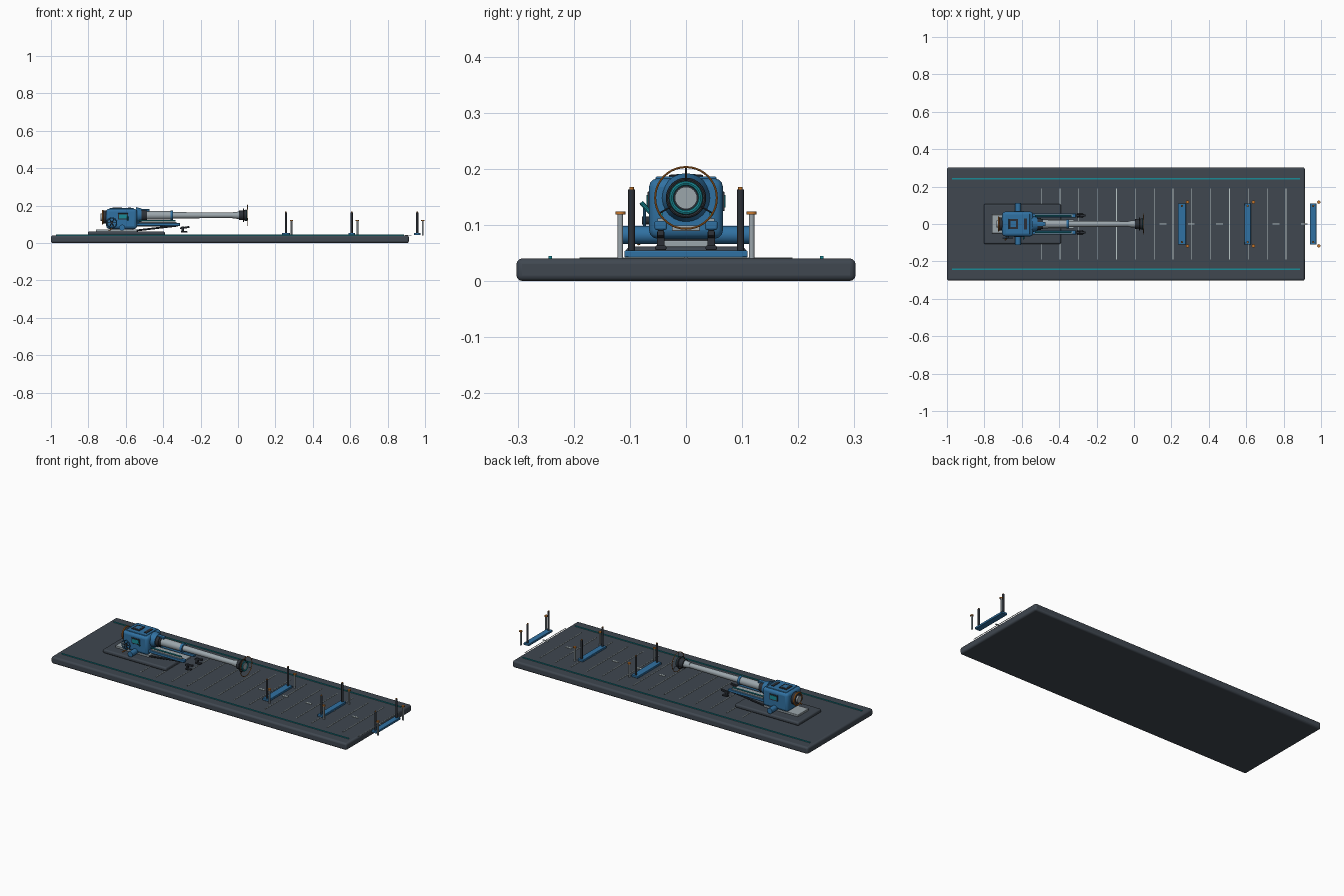
import bpy, math
from mathutils import Vector

cube = bpy.data.objects.get("Cube")
if cube:
    bpy.data.objects.remove(cube, do_unlink=True)


def material(name, r, g, b):
    m = bpy.data.materials.new(name)
    m.use_nodes = True
    m.diffuse_color = (r, g, b, 1)
    m.node_tree.nodes["Principled BSDF"].inputs["Base Color"].default_value = (r, g, b, 1)
    return m


SLATE = material("slate deck", .05, .063, .08)
DARK = material("dark metal", .025, .03, .038)
BLUE = material("blue paint", .03, .165, .36)
GREY = material("pale steel", .33, .38, .41)
TEAL = material("teal accent", .01, .26, .31)
ORANGE = material("orange accent", .55, .18, .025)
PALE = material("pale marking", .5, .58, .58)


def finish(o, name, mat, bevel=0, segments=2):
    o.name = name
    o.data.materials.append(mat)
    if bevel:
        mod = o.modifiers.new("Bevel", "BEVEL")
        mod.width, mod.segments = bevel, segments
        mod.limit_method = "ANGLE"
    bpy.ops.object.shade_smooth_by_angle(angle=math.radians(35))
    return o


def box(name, mat, center, size, bevel=0, tilt=(0, 0, 0), segments=2):
    bpy.ops.mesh.primitive_cube_add(size=1, location=center, rotation=tilt)
    o = bpy.context.object
    o.scale = size
    bpy.ops.object.transform_apply(location=False, rotation=False, scale=True)
    return finish(o, name, mat, bevel, segments)


def rod(name, mat, start, end, r, r2=None, sides=24):
    a, b = Vector(start), Vector(end)
    bpy.ops.mesh.primitive_cone_add(vertices=sides, radius1=r, radius2=r if r2 is None else r2,
                                    depth=(b - a).length, location=(a + b) / 2,
                                    rotation=(b - a).to_track_quat("Z", "Y").to_euler())
    return finish(bpy.context.object, name, mat)


def ring(name, mat, center, radius, thick, axis="X"):
    turn = (0, math.pi / 2, 0) if axis == "X" else (math.pi / 2, 0, 0)
    bpy.ops.mesh.primitive_torus_add(major_radius=radius, minor_radius=thick, major_segments=40,
                                     minor_segments=8, location=center, rotation=turn)
    return finish(bpy.context.object, name, mat)


# Deck with edge strips and range markings
UNIT = .1007
END = 19 * UNIT - 1
DECK = .04
box("deck", SLATE, ((END - 1) / 2, 0, DECK / 2), (19 * UNIT, 6 * UNIT, DECK), .01, segments=3)
for side in (-1, 1):
    box("edge_strip", TEAL, (-.043, side * .242, DECK + .002), (1.86, .006, .005))
for k in range(5, 20):
    box("range_line", PALE, (k * UNIT - 1, 0, DECK + .001), (.003, .38, .002))
for k in range(6):
    box("centre_dash", PALE, (.155 + k * 1.5 * UNIT, 0, DECK + .0015), (.036, .008, .003))

# Gates with posts and side markers
for x, width in ((.256, .042), (.608, .034), (.958, .034)):
    box("gate_sill", BLUE, (x, 0, .048), (width, .22, .012), .002)
    for side in (-1, 1):
        rod("gate_post", DARK, (x, side * .097, .05), (x, side * .097, .163), .006, sides=12)
        rod("gate_post_tip", ORANGE, (x, side * .097, .162), (x, side * .097, .167), .004, sides=12)
        mx, my = x + .03, side * .117
        rod("marker_post", GREY, (mx, my, DECK), (mx, my, .12), .005, sides=12)
        rod("marker_cap", ORANGE, (mx, my, .118), (mx, my, .124), .009, sides=12)

# Mounting plinth and bed
box("plinth", SLATE, (-.597, 0, .05), (.412, .214, .022), .008, segments=3)
box("bed_plate", GREY, (-.65, 0, .066), (.22, .10, .012), .002)
box("pedestal", DARK, (-.62, 0, .077), (.12, .09, .02), .004)
rod("trunnion", BLUE, (-.62, -.113, .082), (-.62, .113, .082), .016)

# Housing with hatch, side panels and rear breech
AXIS = .148
box("housing", BLUE, (-.622, 0, .129), (.165, .132, .108), .016, segments=3)
box("roof_plate", BLUE, (-.622, 0, .183), (.13, .108, .006), .002)
box("roof_hatch", DARK, (-.645, 0, .187), (.05, .056, .005), .001)
box("hatch_inset", BLUE, (-.645, 0, .189), (.028, .034, .003))
box("roof_vent", DARK, (-.58, 0, .187), (.018, .06, .004))
for side in (-1, 1):
    box("side_frame", DARK, (-.615, side * .067, .142), (.054, .004, .034), .001)
    box("side_panel", TEAL, (-.615, side * .069, .142), (.042, .003, .022))
rod("breech_block", DARK, (-.725, 0, .138), (-.695, 0, .138), .035)
rod("breech_cap", GREY, (-.735, 0, .138), (-.722, 0, .138), .02)
ring("breech_ring", ORANGE, (-.724, 0, .138), .036, .004)

# Elevation handwheel and levers
ring("handwheel", BLUE, (-.675, -.074, .108), .026, .003, "Y")
rod("handwheel_hub", DARK, (-.675, -.06, .108), (-.675, -.078, .108), .007)
for k in range(3):
    a = k * math.pi / 3
    dx, dz = .026 * math.cos(a), .026 * math.sin(a)
    rod("handwheel_spoke", DARK, (-.675 - dx, -.074, .108 - dz), (-.675 + dx, -.074, .108 + dz), .002, sides=8)
rod("teal_lever", TEAL, (-.59, -.064, .122), (-.59, -.08, .14), .004, sides=10)
rod("orange_lever", ORANGE, (-.66, -.058, .09), (-.69, -.085, .066), .003, sides=10)

# Forward cradle, recoil tubes and feet
box("cradle", GREY, (-.44, 0, .094), (.24, .05, .01), .002)
for side in (-1, 1):
    y = side * .045
    box("cradle_rail", BLUE, (-.43, y, .099), (.24, .022, .016), .003)
    box("rail_cap", GREY, (-.43, y, .109), (.20, .012, .004))
    rod("recoil_tube", TEAL, (-.53, y, .119), (-.335, y, .119), .004, sides=12)
    rod("cradle_strut", DARK, (-.55, y, .066), (-.33, y, .092), .005, sides=10)
    box("foot_plate", DARK, (-.288, y, .059), (.034, .02, .008), .002)
    box("foot_leg", DARK, (-.296, y, .074), (.014, .014, .028), .002)
    box("foot_arm", DARK, (-.285, y, .082), (.05, .012, .01), .002, (0, -.15, 0))

# Barrel in stepped sections: name, colour, start, end, radii
for name, mat, x0, x1, r0, r1 in (
        ("mantlet", BLUE, -.545, -.515, .044, .036),
        ("mantlet_collar", DARK, -.518, -.497, .031, .031),
        ("rear_sleeve", GREY, -.50, -.355, .023, .022),
        ("sleeve_band", DARK, -.497, -.487, .027, .027),
        ("sleeve_lip", BLUE, -.362, -.348, .025, .025),
        ("barrel", GREY, -.36, .01, .017, .014),
        ("muzzle_collar", GREY, -.03, .015, .016, .021),
        ("muzzle_band", DARK, .005, .02, .026, .026),
        ("muzzle_bell", DARK, .018, .045, .024, .031),
        ("muzzle_face", GREY, .044, .047, .019, .019)):
    rod(name, mat, (x0, 0, AXIS), (x1, 0, AXIS), r0, r1)
box("barrel_sight", BLUE, (-.495, 0, .175), (.045, .022, .012), .002)
ring("muzzle_teal_ring", TEAL, (.045, 0, AXIS), .026, .004)
ring("muzzle_dark_ring", DARK, (.03, 0, AXIS), .033, .003)
ring("muzzle_halo", ORANGE, (.052, 0, AXIS), .055, .0018)
for k in range(3):
    a = math.radians(90 + 120 * k)
    d = Vector((0, math.cos(a), math.sin(a)))
    c = Vector((.05, 0, AXIS))
    rod("halo_stay", DARK, c + d * .03, c + d * .055, .0015, sides=8)
